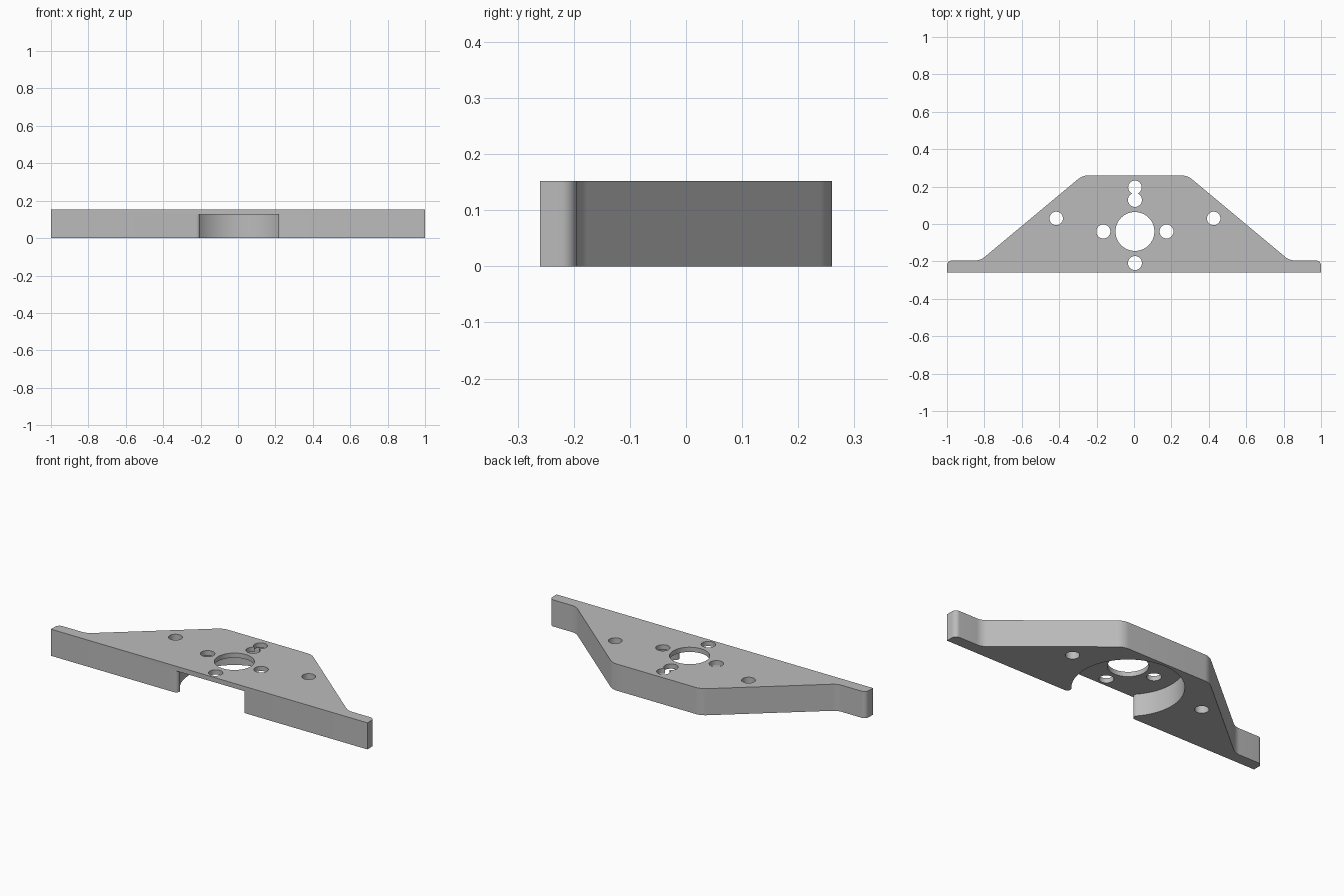
import bpy, bmesh
from math import sin, cos, tan, pi, sqrt, atan2
from mathutils import Vector

cube = bpy.data.objects.get("Cube")
if cube:
    bpy.data.objects.remove(cube, do_unlink=True)

THICK = 0.152          # plate thickness
FRONT, BACK = -0.26, 0.26
CX, CY = 0.005, -0.04  # centre of the bore and its bolt circle

grey = bpy.data.materials.new("machined_grey")
grey.use_nodes = True
colour = (0.5, 0.5, 0.5, 1)
grey.diffuse_color = colour
grey.node_tree.nodes["Principled BSDF"].inputs["Base Color"].default_value = colour


def arc(x, y, r, a0, a1, n):
    """Points on an arc from angle a0 to a1."""
    return [(x + r * cos(a0 + (a1 - a0) * i / n), y + r * sin(a0 + (a1 - a0) * i / n))
            for i in range(n + 1)]


def rounded(corners, n=8):
    """Polygon points with each (x, y, radius) corner filleted."""
    pts = []
    for i, (x, y, r) in enumerate(corners):
        p = Vector((x, y))
        if r == 0:
            pts.append((x, y))
            continue
        a = (Vector(corners[i - 1][:2]) - p).normalized()
        b = (Vector(corners[(i + 1) % len(corners)][:2]) - p).normalized()
        half = a.angle(b) / 2
        start, end = p + a * r / tan(half), p + b * r / tan(half)
        c = p + (a + b).normalized() * r / sin(half)
        a0 = atan2(start.y - c.y, start.x - c.x)
        turn = (atan2(end.y - c.y, end.x - c.x) - a0 + pi) % (2 * pi) - pi
        pts += arc(c.x, c.y, r, a0, a0 + turn, n)
    return pts


def prism(name, pts, z0, z1):
    """Upright solid with the given outline."""
    bm = bmesh.new()
    face = bm.faces.new([bm.verts.new((x, y, z0)) for x, y in pts])
    top = bmesh.ops.extrude_face_region(bm, geom=[face])["geom"]
    bmesh.ops.translate(bm, vec=(0, 0, z1 - z0),
                        verts=[v for v in top if isinstance(v, bmesh.types.BMVert)])
    bmesh.ops.recalc_face_normals(bm, faces=bm.faces)
    mesh = bpy.data.meshes.new(name)
    bm.to_mesh(mesh)
    bm.free()
    mesh.materials.append(grey)
    ob = bpy.data.objects.new(name, mesh)
    bpy.context.collection.objects.link(ob)
    return ob


# Plate: trapezoid with a thin ear at each end
ear = -0.195
plate = prism("mounting_plate", rounded([
    (-1, FRONT, 0), (1, FRONT, 0), (1, ear, 0.027),
    (CX + 0.826, ear, 0.08), (CX + 0.28, BACK, 0.09),
    (CX - 0.28, BACK, 0.09), (CX - 0.826, ear, 0.08), (-1, ear, 0.027)]), 0, THICK)

# Round pocket in the underside, open at the front with rounded lips
R, lip = 0.283, 0.02
fy = FRONT + lip
fx = sqrt((R + lip) ** 2 - (fy - CY) ** 2)
a = atan2(CY - fy, -fx)
right_lip = [(fx, FRONT - 0.1)] + arc(fx, fy, lip, 1.5 * pi, a, 8)
left_lip = [(-x, y) for x, y in reversed(right_lip)]
bowl = arc(0, CY, R, a - pi, 2 * pi - a, 72)[1:-1]
pocket = [(x + CX, y) for x, y in right_lip + bowl + left_lip]
cutters = [prism("pocket_cutter", pocket, -0.1, 0.125)]

# Bore, bolt circle, extra rear hole and the two outer holes: x, y, radius
bolt, small = 0.169, 0.0375
holes = [(0, CY, 0.104), (bolt, CY, small), (-bolt, CY, small),
         (0, CY + bolt, small), (0, CY - bolt, small), (0, 0.196, 0.036),
         (0.421, 0.03, 0.036), (-0.421, 0.03, 0.036)]
for x, y, r in holes:
    n = 64 if r > 0.1 else 32
    cutters.append(prism("hole_cutter", arc(CX + x, y, r, 0, 2 * pi, n)[:-1], -0.1, 0.3))

# Cut everything, then discard the cutters
bpy.ops.object.select_all(action="DESELECT")
plate.select_set(True)
bpy.context.view_layer.objects.active = plate
for cutter in cutters:
    cutter.hide_render = True
    mod = plate.modifiers.new("cut", "BOOLEAN")
    mod.operation, mod.solver, mod.object = "DIFFERENCE", "EXACT", cutter
    bpy.ops.object.modifier_apply(modifier=mod.name)
    bpy.data.objects.remove(cutter, do_unlink=True)

bpy.ops.object.shade_smooth_by_angle(angle=pi / 6)
